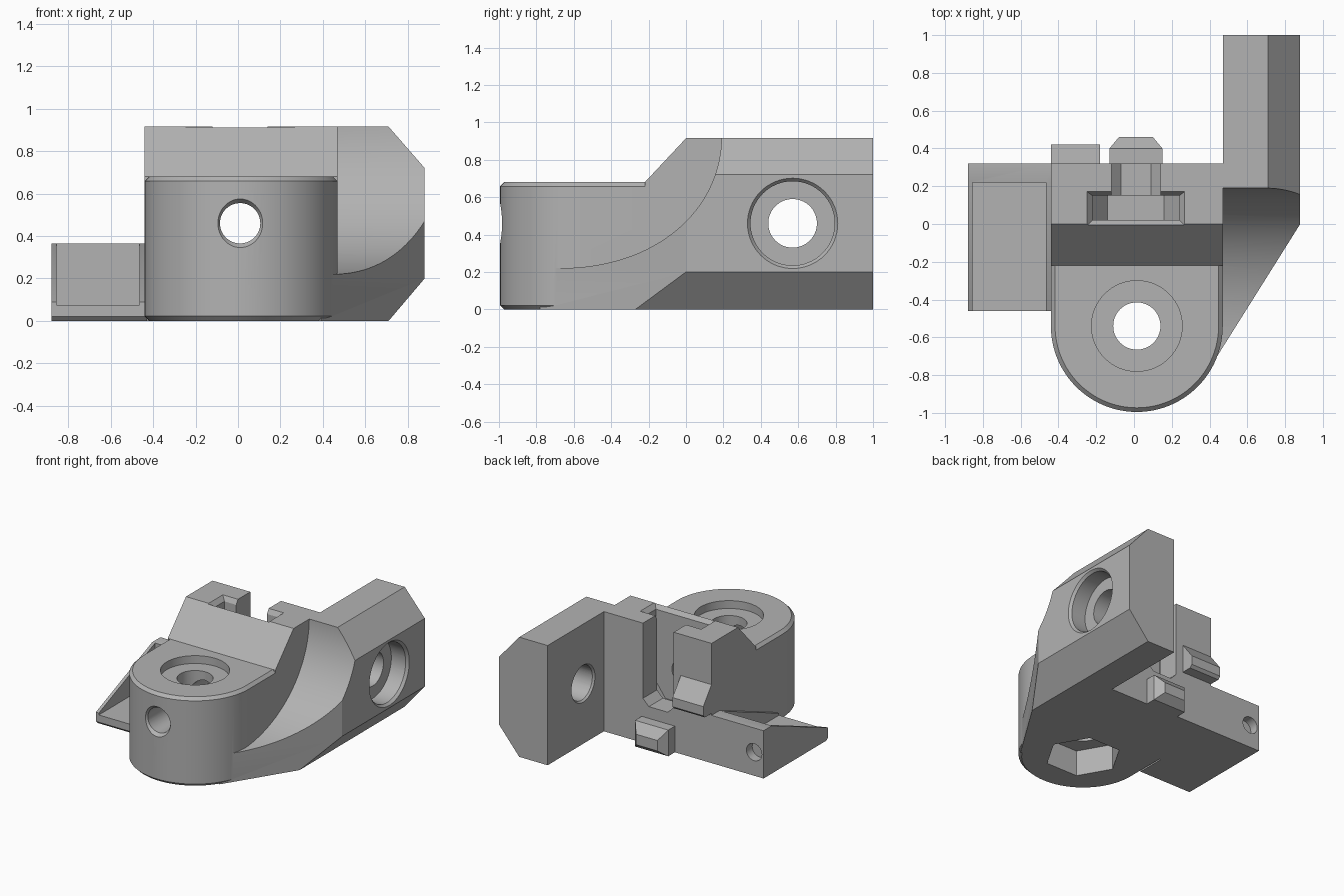
import bpy, bmesh, math
from mathutils import Vector

cube = bpy.data.objects.get("Cube")
if cube:
    bpy.data.objects.remove(cube, do_unlink=True)

grey = bpy.data.materials.new("mid grey")
grey.use_nodes = True
tone = (0.45, 0.45, 0.45, 1)
grey.diffuse_color = tone
grey.node_tree.nodes["Principled BSDF"].inputs["Base Color"].default_value = tone

TOP = 0.915
PLACE = {
    "x": lambda u, v, w: Vector((w, u, v)),
    "y": lambda u, v, w: Vector((u, w, v)),
    "z": lambda u, v, w: Vector((u, v, w)),
}


def circle(cu, cv, r, n=64, turn=0.0):
    return [(cu + r * math.cos(turn + math.tau * i / n),
             cv + r * math.sin(turn + math.tau * i / n)) for i in range(n)]


def rect(u0, v0, u1, v1):
    return [(u0, v0), (u1, v0), (u1, v1), (u0, v1)]


def prism(name, axis, start, lo, hi, end=None, rim=0.0):
    """Extrude a profile along an axis, or loft it to a second profile."""
    bm = bmesh.new()
    put = PLACE[axis]
    a = [bm.verts.new(put(u, v, lo)) for u, v in start]
    b = [bm.verts.new(put(u, v, hi)) for u, v in (end or start)]
    bm.faces.new(a)
    bm.faces.new(b)
    for i in range(len(a)):
        j = (i + 1) % len(a)
        bm.faces.new((a[i], a[j], b[j], b[i]))
    bmesh.ops.recalc_face_normals(bm, faces=bm.faces)
    if rim:
        caps = [f for f in bm.faces if len(f.verts) > 4]
        edges = list({e for f in caps for e in f.edges})
        bmesh.ops.bevel(bm, geom=edges, offset=rim, segments=1, affect="EDGES")
    mesh = bpy.data.meshes.new(name)
    bm.to_mesh(mesh)
    bm.free()
    mesh.materials.append(grey)
    ob = bpy.data.objects.new(name, mesh)
    bpy.context.collection.objects.link(ob)
    return ob


def combine(target, tool, operation="DIFFERENCE"):
    mod = target.modifiers.new("combine", "BOOLEAN")
    mod.operation = operation
    mod.solver = "EXACT"
    mod.object = tool
    bpy.ops.object.select_all(action="DESELECT")
    bpy.context.view_layer.objects.active = target
    target.select_set(True)
    bpy.ops.object.modifier_apply(modifier=mod.name)
    bpy.data.objects.remove(tool, do_unlink=True)


# Raised block behind the boss, with its sloping front
body = prism("main_body", "x", [(-0.22, 0.0), (-0.22, 0.68), (0, TOP), (0.32, TOP),
                                (0.32, 0)], -0.44, 0.47)

# Rounded boss with chamfered rims
CX, CY, R = 0.015, -0.54, 0.455
outline = [(CX + R * math.cos(math.pi * (1 + i / 48)),
            CY + R * math.sin(math.pi * (1 + i / 48))) for i in range(49)]
outline += [(CX + R, 0.05), (CX - R, 0.05)]
boss = prism("boss", "z", outline, 0, 0.68, rim=0.022)

# Side arm: plan outline, trimmed to a chamfered section, scooped at the front
arm = prism("arm", "z", [(0.39, -0.78), (0.88, 0), (0.88, 1), (0.47, 1), (0.47, 0.28),
                         (0.3, 0.28), (0.3, -0.7)], 0, TOP)
section = [(0, 0), (0.71, 0), (0.88, 0.2), (0.88, 0.72), (0.71, TOP), (0, TOP)]
combine(arm, prism("arm_section", "y", section, -1.5, 1.5), "INTERSECT")
# Scoop curve: a quarter of a rounded ellipse
scoop = [(-0.69 + 0.88 * math.sin(t) ** 0.93, 0.93 - 0.71 * math.cos(t) ** 0.97)
         for t in (math.pi / 2 * i / 32 for i in range(32))]
scoop += [(0.19, 0.93), (0.19, 1.2), (-1.2, 1.2), (-1.2, 0.22)]
combine(arm, prism("scoop", "x", scoop, 0.2, 1.2))

combine(body, boss, "UNION")
combine(body, arm, "UNION")

# Vertical bolt hole in the boss, with counterbore and hexagonal nut pocket
combine(body, prism("counterbore", "z", circle(CX, CY, 0.24), 0.62, 0.8))
combine(body, prism("nut_pocket", "z", circle(CX, CY, 0.27, 6), -0.1, 0.2))
combine(body, prism("bolt_hole", "z", circle(CX, CY, 0.125), 0.1, 0.7))

# Slot for a nut and channel at the back
nut = [(-0.22, 1), (-0.22, 0.33), (-0.14, 0.22), (0.16, 0.22), (0.24, 0.33), (0.24, 1)]
combine(body, prism("nut_slot", "y", nut, 0.02, 0.15))
channel = [(-0.12, 1), (-0.12, 0.34), (-0.07, 0.29), (0.09, 0.29), (0.14, 0.34), (0.14, 1)]
combine(body, prism("back_channel", "y", channel, 0.14, 0.5))
combine(body, prism("slot_lead_in", "z", rect(-0.22, 0.02, 0.24, 0.15), 0.88, 0.93,
                    rect(-0.26, -0.02, 0.28, 0.18)))

# Front to back screw hole with a countersunk mouth
combine(body, prism("screw_hole", "y", circle(0.01, 0.46, 0.095), -1.2, 0.6))
combine(body, prism("screw_mouth", "y", circle(0.01, 0.46, 0.125), -1.01, -0.96,
                    circle(0.01, 0.46, 0.09)))

# Cross hole in the arm, with counterbore
combine(body, prism("arm_counterbore", "x", circle(0.57, 0.46, 0.225), 0.74, 1.0))
combine(body, prism("arm_bore_rim", "x", circle(0.57, 0.46, 0.22), 0.855, 0.89,
                    circle(0.57, 0.46, 0.25)))
combine(body, prism("arm_hole", "x", circle(0.57, 0.46, 0.13), 0.3, 0.8))
combine(body, prism("arm_hole_rim", "x", circle(0.57, 0.46, 0.15), 0.46, 0.49,
                    circle(0.57, 0.46, 0.125)))

# Side tray with sloping thin walls
tray = prism("side_tray", "x", [(-0.46, 0.02), (-0.46, 0.09), (0.22, 0.365), (0.32, 0.365),
                                (0.32, 0), (-0.44, 0)], -0.88, -0.43)
combine(tray, prism("tray_pocket", "z", rect(-0.855, -0.5, -0.465, 0.22), 0.075, 1))
combine(tray, prism("tray_hole", "y", circle(-0.8, 0.18, 0.065, 32), 0.25, 0.5))

# Hooks on the back
lower_hook = prism("lower_hook", "y", rect(-0.13, 0, 0.15, 0.2), 0.3, 0.4)
combine(lower_hook, prism("hook_tip", "y", rect(-0.13, 0, 0.15, 0.2), 0.4, 0.46,
                          rect(-0.08, 0.05, 0.1, 0.13)), "UNION")
upper_hook = prism("upper_hook", "x", [(0.3, 0.38), (0.4, 0.38), (0.42, 0.4), (0.42, 0.47),
                                       (0.32, 0.6), (0.3, 0.6)], -0.44, -0.18)

# Smooth the round surfaces and keep the edges sharp
bpy.ops.object.select_all(action="DESELECT")
for ob in (body, tray, lower_hook, upper_hook):
    ob.select_set(True)
bpy.context.view_layer.objects.active = body
bpy.ops.object.shade_smooth_by_angle(angle=math.radians(25))
